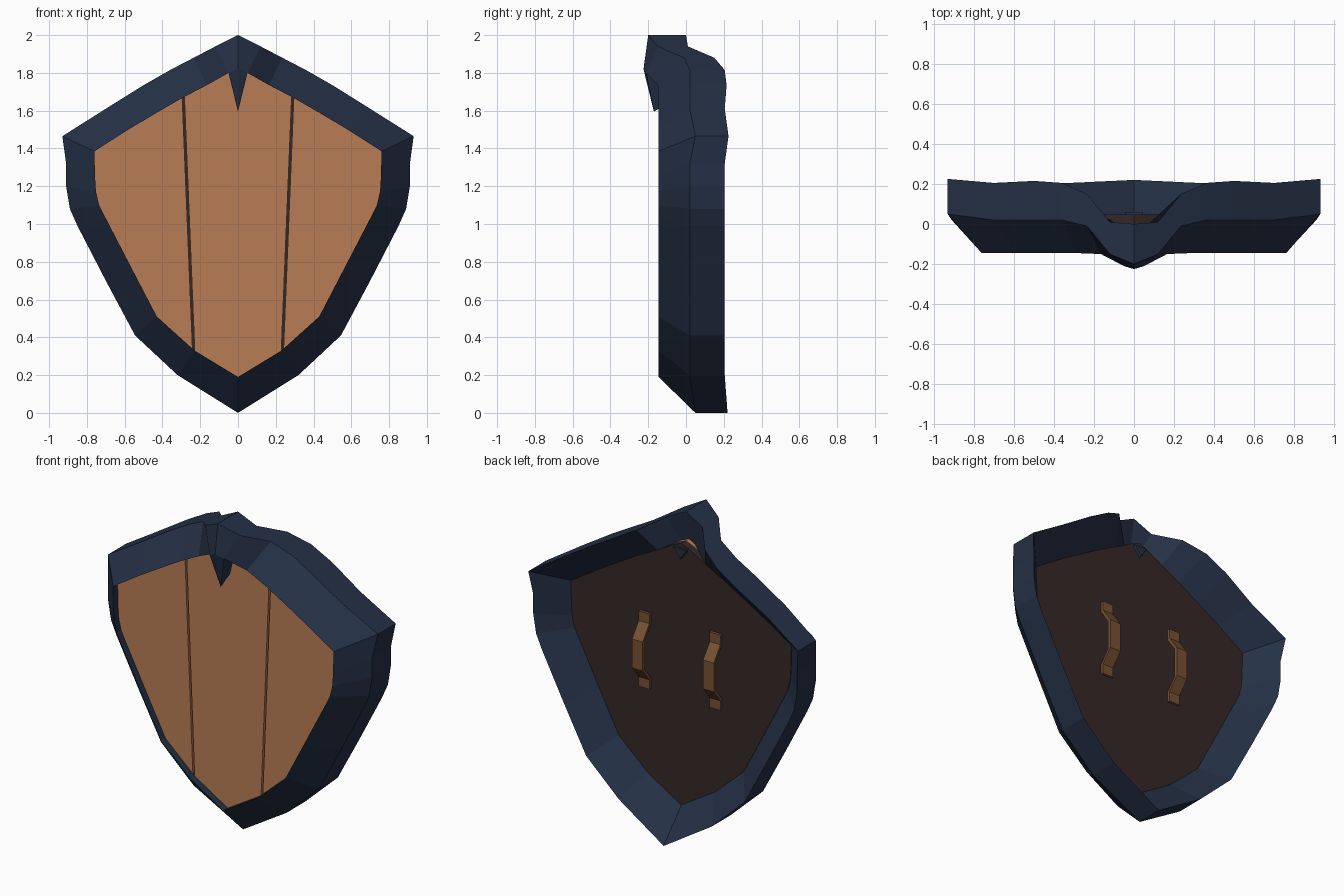
import bpy, bmesh
from mathutils import Vector

if "Cube" in bpy.data.objects:
    bpy.data.objects.remove(bpy.data.objects["Cube"])


def material(name, rgb):
    m = bpy.data.materials.new(name)
    m.diffuse_color = (*rgb, 1)
    m.use_nodes = True
    m.node_tree.nodes["Principled BSDF"].inputs["Base Color"].default_value = m.diffuse_color
    return m


NAVY = material("navy metal", (0.018, 0.030, 0.061))
WOOD = material("orange wood", (0.48, 0.20, 0.09))
DARK = material("dark backing", (0.036, 0.021, 0.020))
LEATHER = material("brown leather", (0.19, 0.085, 0.034))


def finish(bm, name, mat):
    bmesh.ops.recalc_face_normals(bm, faces=bm.faces)
    me = bpy.data.meshes.new(name)
    bm.to_mesh(me)
    bm.free()
    me.materials.append(mat)
    ob = bpy.data.objects.new(name, me)
    bpy.context.collection.objects.link(ob)
    return ob


# Right half of the shield: outer x, z, inner x, z, then (back y, middle y, front y)
FLAT = (0.205, 0.02, -0.145)
half = [
    (0, 2.0, 0, 1.82, (0.0, -0.20, -0.225)),
    (0.12, 1.94, 0.05, 1.80, (0.01, -0.15, -0.21)),
    (0.235, 1.88, 0.165, 1.735, (0.15, -0.01, -0.15)),
    (0.36, 1.815, 0.29, 1.67, FLAT),
    (0.50, 1.735, 0.42, 1.595, (0.215, 0.02, -0.145)),
    (0.70, 1.61, 0.58, 1.50, FLAT),
    (0.93, 1.465, 0.76, 1.385, (0.225, 0.05, -0.145)),
    (0.91, 1.32, 0.757, 1.25, FLAT),
    (0.91, 1.20, 0.752, 1.17, FLAT),
    (0.89, 1.08, 0.735, 1.10, FLAT),
    (0.85, 0.99, 0.70, 1.03, FLAT),
    (0.70, 0.70, 0.56, 0.76, FLAT),
    (0.545, 0.41, 0.43, 0.51, FLAT),
    (0.32, 0.20, 0.23, 0.33, FLAT),
    (0, 0, 0, 0.19, (0.22, 0.05, -0.145)),
]
loop = half + [(-a, b, -c, d, y) for a, b, c, d, y in reversed(half[1:-1])]

# Rim: four-sided section carried around the outline
bm = bmesh.new()
rings = []
for ox, oz, ix, iz, (yb, ym, yf) in loop:
    yi = min(0.045, yb - 0.03)
    rings.append([bm.verts.new(p) for p in
                  ((ox, yb, oz), (ox, ym, oz), (ix, yf, iz), (ix, yi, iz))])
for i, r in enumerate(rings):
    n = rings[(i + 1) % len(rings)]
    for k in range(4):
        j = (k + 1) % 4
        bm.faces.new((r[k], r[j], n[j], n[k]))
finish(bm, "rim", NAVY)


def panel(y0, y1):
    """Slab filling the inner outline between two depths."""
    b = bmesh.new()
    f = [b.verts.new((p[2], y0, p[3])) for p in loop]
    k = [b.verts.new((p[2], y1, p[3])) for p in loop]
    b.faces.new(f)
    b.faces.new(k[::-1])
    for i in range(len(f)):
        j = (i + 1) % len(f)
        b.faces.new((f[i], f[j], k[j], k[i]))
    return b


def cut(b, side, keep):
    """Cut along the slanted plank joint on one side; keep=1 keeps the outer part."""
    normal = Vector((side * 1.35, 0, -0.055)).normalized() * -keep
    co = Vector((side * (0.29 + keep * 0.006), 0, 1.68))
    res = bmesh.ops.bisect_plane(b, geom=b.verts[:] + b.edges[:] + b.faces[:],
                                 plane_co=co, plane_no=normal, clear_outer=True)
    edges = [e for e in res["geom_cut"] if isinstance(e, bmesh.types.BMEdge)]
    bmesh.ops.contextual_create(b, geom=edges)


# Backing plate and three planks
finish(panel(0.0, 0.048), "backing_plate", DARK)
for name, cuts in (("middle_plank", ((1, -1), (-1, -1))),
                   ("right_plank", ((1, 1),)),
                   ("left_plank", ((-1, 1),))):
    b = panel(-0.10, 0.0)
    for side, keep in cuts:
        cut(b, side, keep)
    finish(b, name, WOOD)

# Pointed spike under the crest
bm = bmesh.new()
for p in ((0.05, -0.21, 1.80), (-0.05, -0.21, 1.80), (0, -0.225, 1.82), (0, -0.17, 1.595),
          (0.045, 0.06, 1.79), (-0.045, 0.06, 1.79), (0, 0.06, 1.73)):
    bm.verts.new(p)
bmesh.ops.convex_hull(bm, input=bm.verts[:])
finish(bm, "crest_spike", NAVY)

# Two bent strap handles on the back
path = [(0.05, 1.33), (0.05, 1.27), (0.115, 1.18), (0.115, 1.0), (0.05, 0.92), (0.05, 0.86)]
t, w = 0.014, 0.037
for side, name in ((1, "right_handle"), (-1, "left_handle")):
    bm = bmesh.new()
    rows = []
    for y, z in path:
        x = side * 0.245
        rows.append([bm.verts.new(p) for p in
                     ((x - w, y - t / 2, z), (x + w, y - t / 2, z),
                      (x + w, y + t, z), (x - w, y + t, z))])
    for a, c in zip(rows, rows[1:]):
        for k in range(4):
            j = (k + 1) % 4
            bm.faces.new((a[k], a[j], c[j], c[k]))
    bm.faces.new(rows[0])
    bm.faces.new(rows[-1])
    finish(bm, name, LEATHER)
